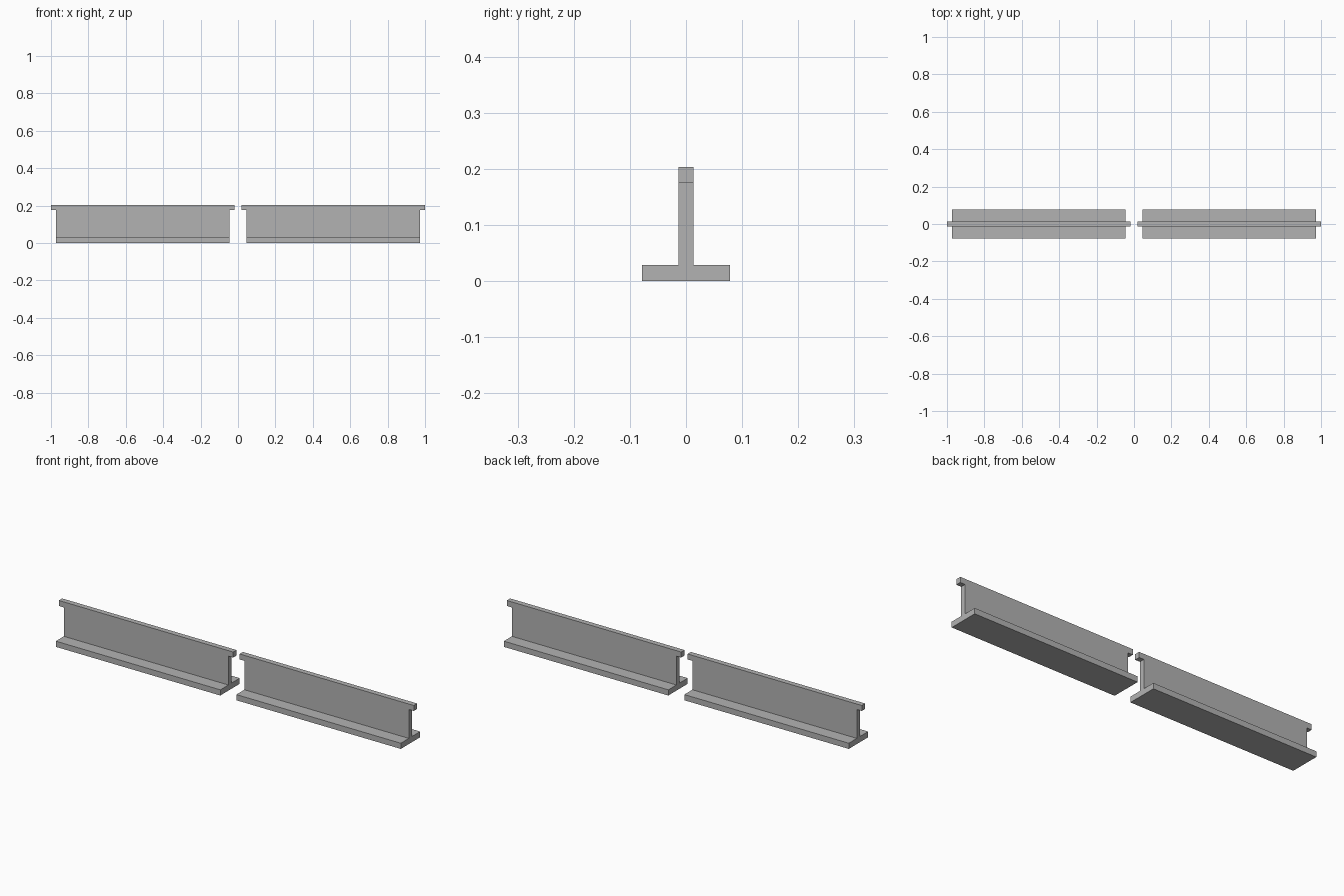
import bpy
import bmesh

cube = bpy.data.objects.get("Cube")
if cube:
    bpy.data.objects.remove(cube, do_unlink=True)

# Plain grey material
grey = bpy.data.materials.new("plain_grey")
grey.use_nodes = True
colour = (0.45, 0.45, 0.45, 1)
grey.diffuse_color = colour
grey.node_tree.nodes["Principled BSDF"].inputs["Base Color"].default_value = colour

INNER, OUTER = 0.045, 0.972        # ends of the foot and web
LIP_INNER, LIP_OUTER = 0.018, 1.0  # ends of the overhanging top rail
HEIGHT, LIP_Z, FOOT_Z = 0.204, 0.176, 0.029
HALF_WEB, HALF_FOOT = 0.0135, 0.078


def extrude_profile(name, points, start, offset):
    """Close a flat profile and extrude it into a solid."""
    bm = bmesh.new()
    face = bm.faces.new([bm.verts.new(p) for p in points])
    result = bmesh.ops.extrude_face_region(bm, geom=[face])
    moved = [v for v in result["geom"] if isinstance(v, bmesh.types.BMVert)]
    bmesh.ops.translate(bm, verts=moved, vec=offset)
    bmesh.ops.translate(bm, verts=bm.verts, vec=start)
    bmesh.ops.recalc_face_normals(bm, faces=bm.faces)
    mesh = bpy.data.meshes.new(name)
    bm.to_mesh(mesh)
    bm.free()
    mesh.materials.append(grey)
    obj = bpy.data.objects.new(name, mesh)
    bpy.context.collection.objects.link(obj)


for side, s in (("left", 1), ("right", -1)):
    # Upright web with an overhanging lip at both top corners
    web = [(INNER, FOOT_Z), (OUTER, FOOT_Z), (OUTER, LIP_Z), (LIP_OUTER, LIP_Z),
           (LIP_OUTER, HEIGHT), (LIP_INNER, HEIGHT), (LIP_INNER, LIP_Z), (INNER, LIP_Z)]
    extrude_profile(side + "_web", [(s * x, 0, z) for x, z in web],
                    (0, -HALF_WEB, 0), (0, 2 * HALF_WEB, 0))
    # Flat foot
    foot = [(INNER, -HALF_FOOT), (OUTER, -HALF_FOOT), (OUTER, HALF_FOOT), (INNER, HALF_FOOT)]
    extrude_profile(side + "_foot", [(s * x, y, 0) for x, y in foot],
                    (0, 0, 0), (0, 0, FOOT_Z))
